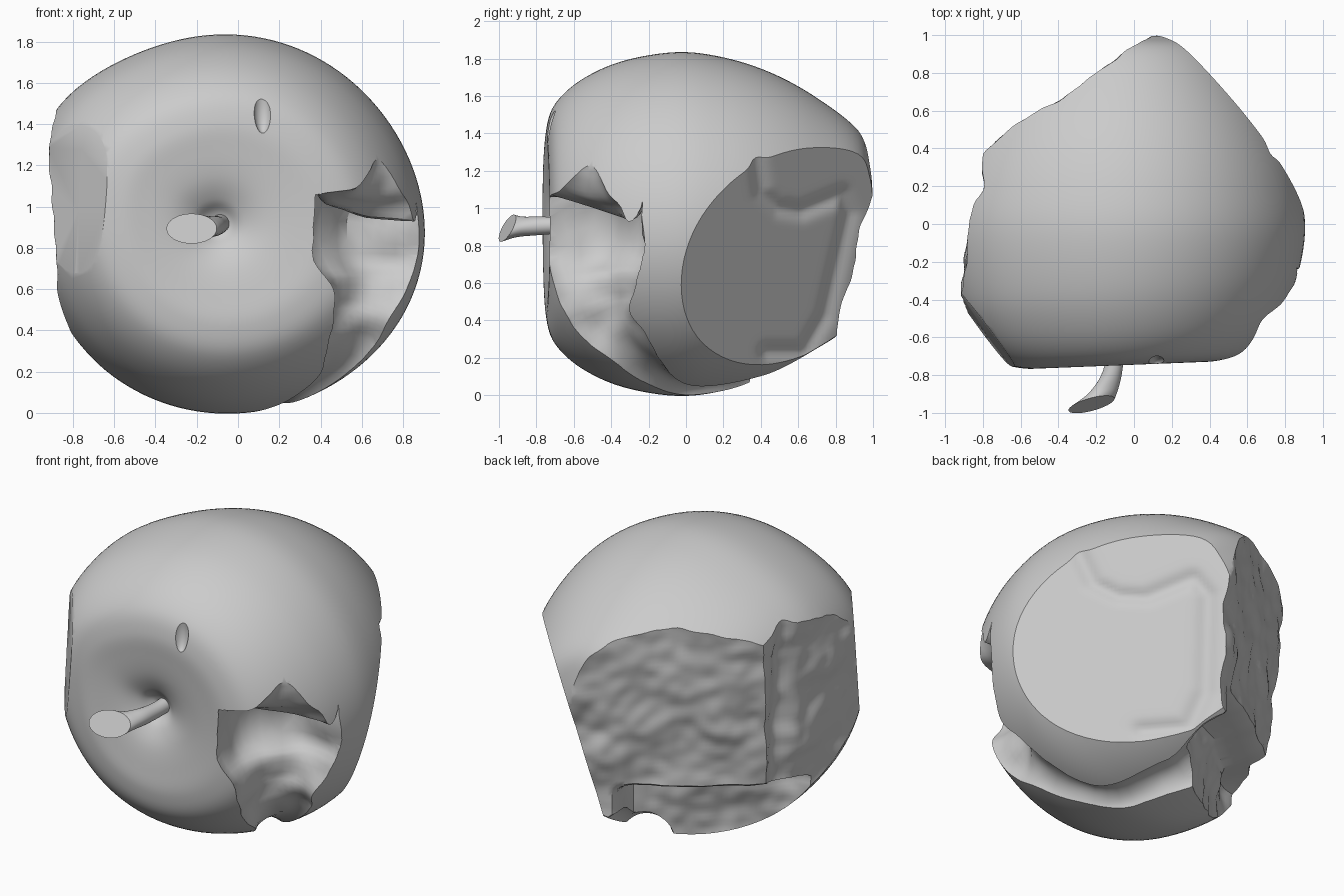
import bpy, bmesh, math
from mathutils import Vector, noise

if "Cube" in bpy.data.objects:
    bpy.data.objects.remove(bpy.data.objects["Cube"])

MID = Vector((0, 0, 0.918))          # reference centre for the cut planes


def make(name, verts, faces):
    mesh = bpy.data.meshes.new(name)
    mesh.from_pydata([tuple(v) for v in verts], [], faces)
    bm = bmesh.new()
    bm.from_mesh(mesh)
    bmesh.ops.recalc_face_normals(bm, faces=bm.faces)
    bm.to_mesh(mesh)
    bm.free()
    ob = bpy.data.objects.new(name, mesh)
    bpy.context.collection.objects.link(ob)
    return ob


def skin(name, rings):
    """Closed tube through equal-length rings, capped at both ends."""
    n = len(rings[0])
    verts = [v for r in rings for v in r]
    faces = [(i * n + j, i * n + (j + 1) % n, (i + 1) * n + (j + 1) % n, (i + 1) * n + j)
             for i in range(len(rings) - 1) for j in range(n)]
    faces += [tuple(range(n)), tuple(range(len(verts) - n, len(verts)))]
    return make(name, verts, faces)


def spline(pts, steps):
    """Catmull-Rom samples through tuples of any length."""
    out = []
    for i in range(len(pts) - 1):
        p0, p1, p2, p3 = pts[max(i - 1, 0)], pts[i], pts[i + 1], pts[min(i + 2, len(pts) - 1)]
        for s in range(steps):
            t = s / steps
            out.append(tuple(0.5 * (2 * b + (c - a) * t + (2 * a - 5 * b + 4 * c - d) * t * t
                                    + (3 * b - a - 3 * c + d) * t ** 3)
                             for a, b, c, d in zip(p0, p1, p2, p3)))
    return out + [pts[-1]]


def cut(target, cutter, self_hit=False):
    m = target.modifiers.new("cut", 'BOOLEAN')
    m.operation, m.solver, m.object = 'DIFFERENCE', 'EXACT', cutter
    m.use_self = self_hit
    cutter.hide_render = True
    bpy.context.view_layer.objects.active = target
    bpy.ops.object.modifier_apply(modifier=m.name)
    bpy.data.objects.remove(cutter)


def slab(n, d, height, size=1.0, res=64):
    """Thick cutter whose inner face is a relief at distance d along n."""
    n = Vector(n).normalized()
    u = Vector((0, 0, 1)).cross(n).normalized()
    v = n.cross(u)
    inner, k = [], res + 1
    for i in range(k):
        for j in range(k):
            p = MID + n * d + u * (i / res * 2 - 1) * size + v * (j / res * 2 - 1) * size
            inner.append(p + n * height(p))
    outer = [p + n * 0.8 for p in inner]
    q = [(i * k + j, i * k + j + 1, (i + 1) * k + j + 1, (i + 1) * k + j)
         for i in range(res) for j in range(res)]
    o = k * k
    faces = q + [tuple(a + o for a in f) for f in q]
    rim = ([i * k for i in range(k)] + [res * k + j for j in range(1, k)]
           + [i * k + res for i in range(res - 1, -1, -1)] + list(range(res - 1, 0, -1)))
    faces += [(a, b, b + o, a + o) for a, b in zip(rim, rim[1:] + rim[:1])]
    return make("slab_cutter", inner + outer, faces)


def ramp(t):
    t = min(1, max(0, t))
    return t * t * (3 - 2 * t)


# apple body: profile (radius, y) turned about the y axis, slightly lobed
profile = [(0.004, -0.6), (0.06, -0.625), (0.12, -0.675), (0.22, -0.718), (0.36, -0.74),
           (0.5, -0.745), (0.64, -0.7), (0.77, -0.56), (0.87, -0.34), (0.918, -0.05),
           (0.89, 0.2), (0.81, 0.45), (0.68, 0.69), (0.5, 0.92), (0.33, 0.985),
           (0.15, 1.0), (0.004, 1.0)]


def lobe(a, at, width):
    diff = (a - at + 180) % 360 - 180
    return math.exp(-(diff / width) ** 2)


rings = []
for r, y in spline(profile, 6):
    ring = []
    for j in range(128):
        a = j / 128 * 360
        k = r * (1 + 0.058 * lobe(a, -15, 40) + 0.08 * lobe(a, 150, 25))
        x = k * math.cos(math.radians(a))
        tilt = 0.04 * x * min(1, max(0, -y / 0.4))
        shift = 0.05 * max(0, 1 - r / 0.5) if y < 0 else 0
        ring.append((x - 0.06 - shift, y + tilt, 0.916 + k * math.sin(math.radians(a))))
    rings.append(ring)
apple = skin("apple_body", rings)

# flat bite at back right with tooth grooves, path in (y, z)
groove = [Vector(p) for p in ((0.38, 1.3), (0.41, 1.08), (0.5, 1.0), (0.62, 0.98), (0.84, 1.07),
                              (0.88, 0.97), (0.75, 0.42), (0.64, 0.23), (0.44, 0.23))]


def groove_height(p):
    q, best = Vector((p.y, p.z)), 9
    for a, b in zip(groove, groove[1:]):
        t = min(1, max(0, (q - a).dot(b - a) / (b - a).length_squared))
        best = min(best, (q - a - (b - a) * t).length)
    return -0.025 * math.exp(-(best / 0.04) ** 2)


def rough(p):
    notch = 0.06 * math.exp(-((p.y - 0.2) / 0.08) ** 2)
    return 0.035 * noise.noise(p * 3.5) + 0.014 * noise.noise(p * 11) - notch


def rough_back(p):
    # lower part of the back bite is undercut
    return rough(p) - 0.25 * ramp((0.52 - p.z) / 0.12) * ramp((-0.03 - p.x) / 0.1)


cut(apple, slab((0.72, 0.64, -0.27), 0.687, groove_height, res=90))
# rough bites at back left and left, flat nip at front left
cut(apple, slab((-0.57, 0.81, -0.11), 0.712, rough_back, res=80))
cut(apple, slab((-0.97, 0.15, -0.06), 0.825, rough, 0.9))
cut(apple, slab((-0.79, -0.6, 0.06), 0.972, lambda p: 0.0, 0.6, 4))

# ragged bite at front right, running under the apple to the back (x, y, z, radius)
path = [(0.74, -0.55, 1.31, 0.05), (0.76, -0.58, 1.18, 0.15), (0.78, -0.61, 1.07, 0.28),
        (0.77, -0.63, 0.96, 0.42), (0.71, -0.57, 0.81, 0.4), (0.70, -0.55, 0.6, 0.3),
        (0.65, -0.49, 0.36, 0.22), (0.54, -0.32, 0.15, 0.17), (0.22, -0.02, -0.03, 0.12),
        (0.02, 0.35, 0.0, 0.14), (-0.12, 0.68, 0.13, 0.2), (-0.18, 1.0, 0.25, 0.2)]
fine = spline(path, 6)
rings = []
for i, (x, y, z, r) in enumerate(fine):
    t = (Vector(fine[min(i + 1, len(fine) - 1)][:3]) - Vector(fine[max(i - 1, 0)][:3])).normalized()
    u = t.cross(Vector((0.7, 0.7, 0))).normalized()
    v = t.cross(u)
    ring = []
    for j in range(40):
        a = j / 40 * math.tau
        o = u * math.cos(a) + v * math.sin(a)
        p = Vector((x, y, z)) + o * r
        ring.append(p + o * (0.06 * noise.noise(p * 4) + 0.02 * noise.noise(p * 9)) * min(1, r * 4))
    rings.append(ring)
cut(apple, skin("bite_cutter", rings), True)

# small nick above the stem
bm = bmesh.new()
bmesh.ops.create_uvsphere(bm, u_segments=24, v_segments=16, radius=1)
for w in bm.verts:
    w.co = Vector((w.co.x * 0.045 + 0.12, w.co.y * 0.05 - 0.745, w.co.z * 0.12 + 1.475))
mesh = bpy.data.meshes.new("nick_cutter")
bm.to_mesh(mesh)
bm.free()
nick = bpy.data.objects.new("nick_cutter", mesh)
bpy.context.collection.objects.link(nick)
cut(apple, nick)

# stem: (x, y, z, half width, half height, shear), ending in a slanted oval
stem_path = [(-0.08, -0.56, 0.925, 0.045, 0.045, 0), (-0.095, -0.68, 0.91, 0.045, 0.045, 0),
             (-0.12, -0.8, 0.905, 0.055, 0.05, 0.2), (-0.165, -0.89, 0.9, 0.08, 0.055, 0.6),
             (-0.225, -0.955, 0.893, 0.122, 0.073, 1)]
rings = []
for x, y, z, w, h, s in spline(stem_path, 5):
    ring = []
    for j in range(32):
        dx, dz = w * math.cos(j / 32 * math.tau), h * math.sin(j / 32 * math.tau)
        ring.append((x + dx, y + s * (0.25 * dx + 0.48 * dz), z + dz))
    rings.append(ring)
stem = skin("stem", rings)

for ob in (apple, stem):
    bpy.ops.object.select_all(action='DESELECT')
    ob.select_set(True)
    bpy.context.view_layer.objects.active = ob
    bpy.ops.object.shade_smooth_by_angle(angle=math.radians(35))
